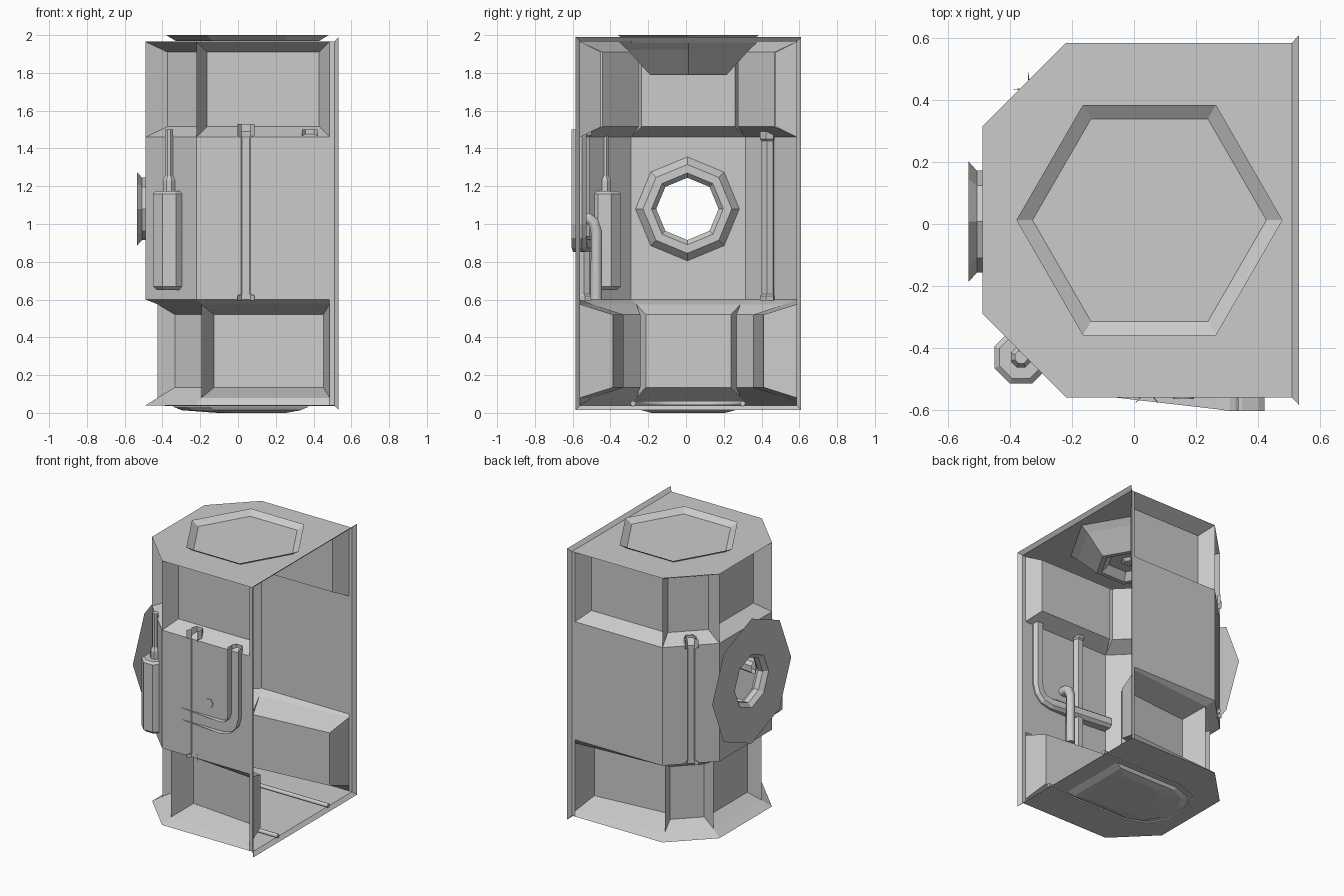
import bpy, bmesh
from math import cos, sin, pi
from mathutils import Vector as V

if "Cube" in bpy.data.objects:
    bpy.data.objects.remove(bpy.data.objects["Cube"])

C = 0.0125  # y centre of the cabin


def mesh(name, verts, faces):
    me = bpy.data.meshes.new(name)
    me.from_pydata([tuple(v) for v in verts], [], faces)
    bm = bmesh.new()
    bm.from_mesh(me)
    bmesh.ops.remove_doubles(bm, verts=bm.verts, dist=0.0005)
    bm.to_mesh(me)
    bm.free()
    ob = bpy.data.objects.new(name, me)
    bpy.context.collection.objects.link(ob)
    return ob


def loft(name, rings, closed=True, cap_start=False, cap_end=False):
    n = len(rings[0])
    faces = []
    for r in range(len(rings) - 1):
        for i in range(n if closed else n - 1):
            j = (i + 1) % n
            faces.append((r*n + i, r*n + j, (r+1)*n + j, (r+1)*n + i))
    if cap_start:
        faces.append(tuple(range(n))[::-1])
    if cap_end:
        faces.append(tuple(range((len(rings)-1)*n, len(rings)*n)))
    return mesh(name, [v for r in rings for v in r], faces)


def lathe_z(name, sides, cx, cy, prof, rot=0.0, **caps):
    return loft(name, [[(cx + r*cos(2*pi*k/sides + rot), cy + r*sin(2*pi*k/sides + rot), z)
                        for k in range(sides)] for r, z in prof], **caps)


def tube(name, pts, radius):
    cu = bpy.data.curves.new(name, 'CURVE')
    cu.dimensions = '3D'
    cu.bevel_depth = radius
    cu.bevel_resolution = 1
    cu.use_fill_caps = True
    sp = cu.splines.new('POLY')
    sp.points.add(len(pts) - 1)
    for p, q in zip(sp.points, pts):
        p.co = (*q, 1)
    ob = bpy.data.objects.new(name, cu)
    bpy.context.collection.objects.link(ob)


# plan outlines, open at +x
outer = [(.485, -.56), (-.22, -.56), (-.49, -.29), (-.49, .315), (-.22, .585), (.485, .585)]
ribs = [(.485, -.56), (-.193, -.495), (-.425, -.263), (-.425, .288), (-.193, .52), (.485, .585)]


def ring(path, z):
    return [(x, y, z) for x, y in path]


def recessed_panels(name, path, z0, z1, inset, zin, depths):
    verts, faces = [], []
    for (a, b), d in zip(zip(path, path[1:]), depths):
        a, b = V(a), V(b)
        t = (b - a).normalized()
        n = V((t.y, -t.x))
        ia, ib = a + t*inset + n*d, b - t*inset + n*d
        o = len(verts)
        verts += [(*a, z0), (*b, z0), (*b, z1), (*a, z1),
                  (*ia, z0+zin), (*ib, z0+zin), (*ib, z1-zin), (*ia, z1-zin)]
        faces += [(o+i, o+(i+1) % 4, o+4+(i+1) % 4, o+4+i) for i in range(4)]
        faces.append((o+4, o+5, o+6, o+7))
    mesh(name, verts, faces)


# cabin walls: recessed upper band, plain middle band, ribbed lower band
recessed_panels("upper_wall", outer, 1.46, 1.965, .055, .055, [.11]*5)
recessed_panels("lower_wall", ribs, .08, .575, .05, .055, [.17, .08, .08, .08, .17])
loft("lower_wall_top_lip", [ring(outer, .6), ring(ribs, .575)], closed=False)
loft("lower_wall_skirt", [ring(outer, .04), ring(ribs, .08)], closed=False)
for i in (0, 1, 3, 4):
    loft("middle_wall_%d" % i, [ring(outer[i:i+2], .6), ring(outer[i:i+2], 1.46)], closed=False)

# back wall with octagonal window hole, and the window collar
PY, PZ = C - .005, 1.08


def octo(r, x):
    return [(x, PY + r*cos(k*pi/4), PZ + r*sin(k*pi/4)) for k in range(8)]


x, ya, yb = -.49, -.29, .315
edge = [(x, yb, PZ), (x, yb, 1.46), (x, PY, 1.46), (x, ya, 1.46),
        (x, ya, PZ), (x, ya, .6), (x, PY, .6), (x, yb, .6)]
loft("window_wall", [edge, octo(.165, x)])
loft("window_collar", [octo(r, px) for r, px in
     [(.455, -.535), (.195, -.535), (.165, -.508), (.165, -.47),
      (.19, -.44), (.235, -.44), (.275, -.488)]])

# roof, floor and door frame
top = [(.51, -.56)] + outer[1:5] + [(.51, .585)]
mesh("roof", ring(top, 1.965), [tuple(range(6))])
mesh("floor", ring(top, .04), [tuple(range(6))])


def rect(px, e):
    return [(px, -.56-e, .04-e), (px, .585+e, .04-e), (px, .585+e, 1.965+e), (px, -.56-e, 1.965+e)]


loft("door_frame", [rect(.485, 0), rect(.51, 0), rect(.533, .025)])

# hexagonal roof hatch and ceiling lamp
lathe_z("roof_hatch", 6, .05, C, [(.43, 2.0), (.378, 1.968)], cap_end=True)
lathe_z("ceiling_lamp", 6, .05, C,
        [(.42, 1.96), (.37, 1.92), (.235, 1.79), (.2, 1.79), (.15, 1.84), (.06, 1.84), (.04, 1.82)],
        cap_end=True)

# floor pan and the rail around it
pan = [(.38, -.26), (-.15, -.26), (-.28, -.21), (-.35, -.09), (-.35, .09), (-.28, .21), (-.15, .26), (.38, .26)]
loft("floor_pan", [[(px, py + C, .035) for px, py in pan],
                   [(.03 + (px-.03)*.86, py*.95 + C, .014) for px, py in pan],
                   [(.08 + (px-.03)*.5, py*.75 + C, 0) for px, py in pan]], cap_end=True)
tube("floor_rail", [(.52, -.28, .05), (-.15, -.28, .05), (-.31, -.22, .05), (-.38, -.1, .05),
                    (-.38, .12, .05), (-.31, .24, .05), (-.15, .3, .05), (.52, .3, .05)], .015)


# vertical pipes set into the walls, with flared collars at both ends
def wall_pipe(name, cx, cy, n, z0, z1):
    n = V(n).normalized()
    t = V((-n.y, n.x))
    c = V((cx, cy))

    def sec(z, k, fin):
        prof = [(-.025 - fin, .006 + fin), (-.02*k, .002), (-.035*k, -.02*k), (-.02*k, -.05*k),
                (.02*k, -.05*k), (.035*k, -.02*k), (.02*k, .002), (.025 + fin, .006 + fin)]
        return [(*(c + t*w + n*o), z) for w, o in prof]
    loft(name, [sec(z0, 1.2, .02), sec(z0+.025, 1.2, .02), sec(z0+.035, 1, 0), sec(z1-.07, 1, 0),
                sec(z1-.06, 1.2, .02), sec(z1, 1.2, .02)], closed=False)


wall_pipe("front_pipe", .042, -.56, (0, -1), .595, 1.53)
wall_pipe("corner_pipe", -.355, .45, (-1, 1), .595, 1.51)

# hooked conduit channel through the front wall
path = [(.38, 1.5), (.38, 1.0), (.365, .945), (.33, .91), (.27, .895), (-.2, .895)]
rings = []
for i, p in enumerate(path):
    d = (V(path[min(i+1, 5)]) - V(path[max(i-1, 0)])).normalized()
    s = V((-d.y, d.x)) * .042
    yo = -.565 - .04*min(1, max(0, (p[0] + .05)/.38)) + (.02 if i == 5 else 0)
    a, b = V(p) + s, V(p) - s
    m, q = V(p) + s*.55, V(p) - s*.55
    rings.append([(a.x, yo, a.y), (a.x, yo+.055, a.y), (m.x, yo+.078, m.y),
                  (q.x, yo+.078, q.y), (b.x, yo+.055, b.y), (b.x, yo, b.y)])
loft("hooked_conduit", rings, closed=False)

# elbow pipe from the front wall down to the ledge
tube("elbow_pipe", [(.16, -.565, 1.03), (.16, -.52, 1.03), (.16, -.49, 1.01),
                    (.16, -.475, .96), (.16, -.475, .6)], .034)

# gas bottle sunk in the front corner
lathe_z("gas_bottle", 8, -.365, -.43,
        [(.07, .65), (.093, .67), (.093, 1.16), (.075, 1.175), (.036, 1.175), (.036, 1.23),
         (.022, 1.255), (.022, 1.5)], rot=pi/8, cap_start=True, cap_end=True)
